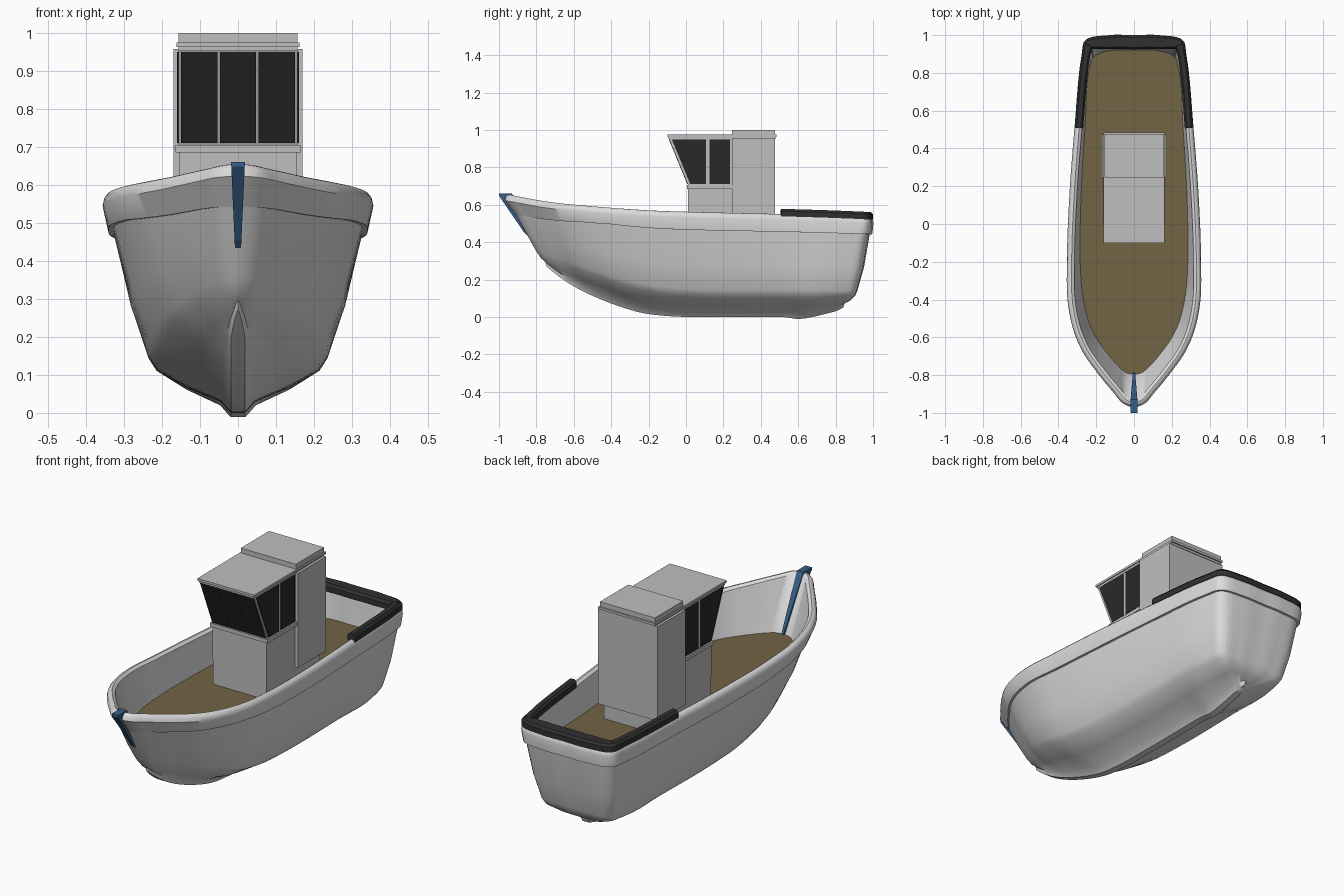
import bpy, bmesh, math
from mathutils import Vector as V

if "Cube" in bpy.data.objects:
    bpy.data.objects.remove(bpy.data.objects["Cube"])


def material(name, rgb):
    m = bpy.data.materials.new(name)
    m.diffuse_color = (*rgb, 1)
    m.use_nodes = True
    m.node_tree.nodes["Principled BSDF"].inputs["Base Color"].default_value = m.diffuse_color
    return m


WHITE = material("hull_white", (0.72, 0.72, 0.72))
GREY = material("cabin_grey", (0.52, 0.52, 0.52))
BROWN = material("deck_brown", (0.17, 0.125, 0.06))
BLACK = material("rubber_black", (0.03, 0.03, 0.03))
GLASS = material("window_dark", (0.022, 0.022, 0.022))
BLUE = material("stem_blue", (0.04, 0.115, 0.25))


def finish(name, bm, mat, smooth=False):
    bmesh.ops.remove_doubles(bm, verts=bm.verts, dist=0.0004)
    bmesh.ops.recalc_face_normals(bm, faces=bm.faces)
    me = bpy.data.meshes.new(name)
    bm.to_mesh(me)
    bm.free()
    me.materials.append(mat)
    ob = bpy.data.objects.new(name, me)
    bpy.context.collection.objects.link(ob)
    if smooth:
        bpy.ops.object.select_all(action='DESELECT')
        ob.select_set(True)
        bpy.context.view_layer.objects.active = ob
        bpy.ops.object.shade_smooth_by_angle(angle=math.radians(38))
    return ob


def loft(name, levels, mat, closed=False):
    """Skin through rows of points on the +x half, then mirror."""
    bm = bmesh.new()
    for sx in (1, -1):
        rows = [[bm.verts.new((p.x * sx, p.y, p.z)) for p in row] for row in levels]
        pairs = list(zip(rows, rows[1:]))
        if closed:
            pairs.append((rows[-1], rows[0]))
            bm.faces.new([r[0] for r in rows])
        for a, b in pairs:
            for i in range(len(a) - 1):
                bm.faces.new((a[i], a[i + 1], b[i + 1], b[i]))
    return finish(name, bm, mat, True)


def prism(name, profile, x0, x1, mat, taper=None):
    """Extrude a (y, z) profile from x0 to x1."""
    bm = bmesh.new()
    f = taper or (lambda z: 1)
    a = [bm.verts.new((x0 * f(z), y, z)) for y, z in profile]
    b = [bm.verts.new((x1 * f(z), y, z)) for y, z in profile]
    bm.faces.new(a)
    bm.faces.new(b[::-1])
    for i in range(len(a)):
        j = (i + 1) % len(a)
        bm.faces.new((a[i], b[i], b[j], a[j]))
    return finish(name, bm, mat)


def box(name, hx, y0, y1, z0, z1, mat):
    return prism(name, [(y0, z0), (y1, z0), (y1, z1), (y0, z1)], -hx, hx, mat)


# --- hull guide curves, bow to stern, starboard half
sheer_c = [V(p) for p in (
    (0, -.97, .655), (.05, -.955, .652), (.11, -.89, .64), (.2, -.78, .62), (.27, -.68, .607),
    (.315, -.58, .598), (.35, -.42, .585), (.355, -.2, .57), (.345, .1, .56), (.315, .51, .55),
    (.277, .9, .537), (.265, .965, .534), (.13, 1.0, .532), (0, 1.0, .532))]
chine_c = [V(p) for p in (
    (0, -.8, .35), (.03, -.785, .34), (.07, -.735, .32), (.12, -.65, .29), (.165, -.57, .26),
    (.195, -.48, .23), (.22, -.34, .18), (.23, -.15, .14), (.23, .1, .122), (.225, .5, .12),
    (.215, .82, .12), (.2, .885, .12), (.1, .91, .12), (0, .91, .12))]
keel_c = [V(p) for p in (
    (0, -.745, .27), (.01, -.71, .24), (.018, -.65, .195), (.018, -.56, .142), (.018, -.47, .1),
    (.018, -.38, .065), (.018, -.25, .025), (.018, -.1, .005), (.018, .1, 0), (.018, .5, 0),
    (.018, .7, .005), (.016, .78, .025), (.01, .82, .04), (0, .84, .05))]
deck_c = [V((x, y, .388)) for x, y in (
    (0, -.795), (.035, -.79), (.08, -.755), (.145, -.68), (.195, -.61),
    (.235, -.53), (.27, -.39), (.285, -.2), (.282, .1), (.26, .5),
    (.23, .85), (.215, .885), (.11, .92), (0, .92))]
knots = [(b - a).length for a, b in zip(sheer_c, sheer_c[1:])]
SUB = 5


def spline(pts):
    d = [(b - a) / h for a, b, h in zip(pts, pts[1:], knots)]
    m = [V((d[0].x, 0, 0))]
    for i in range(1, len(d)):
        m.append((d[i - 1] * knots[i] + d[i] * knots[i - 1]) / (knots[i] + knots[i - 1]))
    m.append(V((d[-1].x, 0, 0)))
    out = []
    for i, h in enumerate(knots):
        for k in range(SUB):
            t = k / SUB
            t2, t3 = t * t, t ** 3
            out.append(pts[i] * (2 * t3 - 3 * t2 + 1) + m[i] * h * (t3 - 2 * t2 + t)
                       + pts[i + 1] * (3 * t2 - 2 * t3) + m[i + 1] * h * (t3 - t2))
    return out + [pts[-1].copy()]


sheer, chine, keel, deck = map(spline, (sheer_c, chine_c, keel_c, deck_c))
N = len(sheer)


def normal(i):
    if i in (0, N - 1):
        return V((0, -1 if i == 0 else 1, 0))
    t = sheer[i + 1] - sheer[i - 1]
    return V((t.y, -t.x, 0)).normalized()


norms = [normal(i) for i in range(N)]


def shift(row, d, dz=0):
    """Move a row outward by d (number or per-station function) and up by dz."""
    out = []
    for i, p in enumerate(row):
        q = p + norms[i] * (d(i) if callable(d) else d) + V((0, 0, dz))
        q.x = max(q.x, 0)
        out.append(q)
    return out


def between(a, b, t):
    return [p.lerp(q, t(i) if callable(t) else t) for i, (p, q) in enumerate(zip(a, b))]


def ramp(i, a, b, lo, hi):
    t = min(1, max(0, (i / SUB - a) / (b - a)))
    return lo + (hi - lo) * t


def centre(row, dz=0):
    return [V((0, p.y, p.z + dz)) for p in row]


# --- hull: keel, chine, strake step, bulwark, rounded rail, inner side
strake = between(chine, sheer, lambda i: ramp(i, 0, 6, .62, .78))
rim = lambda i: -ramp(i, 10, 12, .04, .068)
floor = shift(deck, 0, -.006)
loft("hull", [
    centre(keel), keel,
    shift(between(keel, chine, .13), 0, .014),
    between(keel, chine, .55), between(keel, chine, .93),
    between(chine, strake, .07),
    shift(between(chine, strake, .45), lambda i: ramp(i, 0, 3, 0, .008)),
    strake,
    shift(strake, lambda i: ramp(i, 0, 5, 0, .013)),
    shift(sheer, 0, -.032), shift(sheer, -.004, -.014), shift(sheer, -.013, -.003),
    shift(sheer, -.025), shift(sheer, rim, -.01),
    floor, centre(floor)], WHITE)
loft("deck", [deck, centre(deck)], BROWN)

# --- black fender around the stern rail
S = 9 * SUB
inner = lambda i: -ramp(i, 10, 12, .046, .075)
ring = [shift(sheer, -.002, -.012), shift(sheer, -.002, .016), shift(sheer, -.012, .028),
        shift(sheer, lambda i: inner(i) + .01, .028), shift(sheer, inner, .016),
        shift(sheer, inner, -.012)]
loft("stern_fender", [r[S:] for r in ring], BLACK, closed=True)

# --- blue stem band, outside and inside the bow
prism("stem_band", [(-.868, .455), (-1.0, .648), (-1.0, .66), (-.93, .66), (-.785, .39), (-.8, .388)],
      -1, 1, BLUE, lambda z: .006 + (z - .388) * .045)

# --- cabin body
box("cabin_base", .153, .015, .45, .38, .52, GREY)
box("cabin_lower", .155, .012, .25, .52, .69, GREY)
box("window_sill", .164, .006, .25, .685, .705, GREY)
box("cabin_aft", .17, .245, .475, .47, .957, GREY)
prism("wheelhouse", [(.015, .7), (.25, .7), (.25, .96), (-.092, .96)], -.156, .156, GREY)
box("roof_trim", .157, -.093, .478, .952, .963, GREY)
box("roof", .162, -.1, .485, .963, .975, GREY)
box("aft_roof_slab", .157, .247, .477, .975, 1.0, GREY)

# --- windows: three raked in front, two on each side
front_y = lambda z: .015 - (z - .7) * .107 / .26
lo, hi = .71, .95
for i in (-1, 0, 1):
    prism("front_window", [(front_y(lo) - .004, lo), (front_y(hi) - .004, hi),
                           (front_y(hi) + .004, hi), (front_y(lo) + .004, lo)],
          i * .102 - .048, i * .102 + .048, GLASS)
for s in (1, -1):
    prism("side_window_front", [(front_y(lo) + .012, lo), (.106, lo), (.106, hi), (front_y(hi) + .012, hi)],
          s * .154, s * .16, GLASS)
    prism("side_window_rear", [(.125, lo), (.236, lo), (.236, hi), (.125, hi)], s * .154, s * .16, GLASS)
